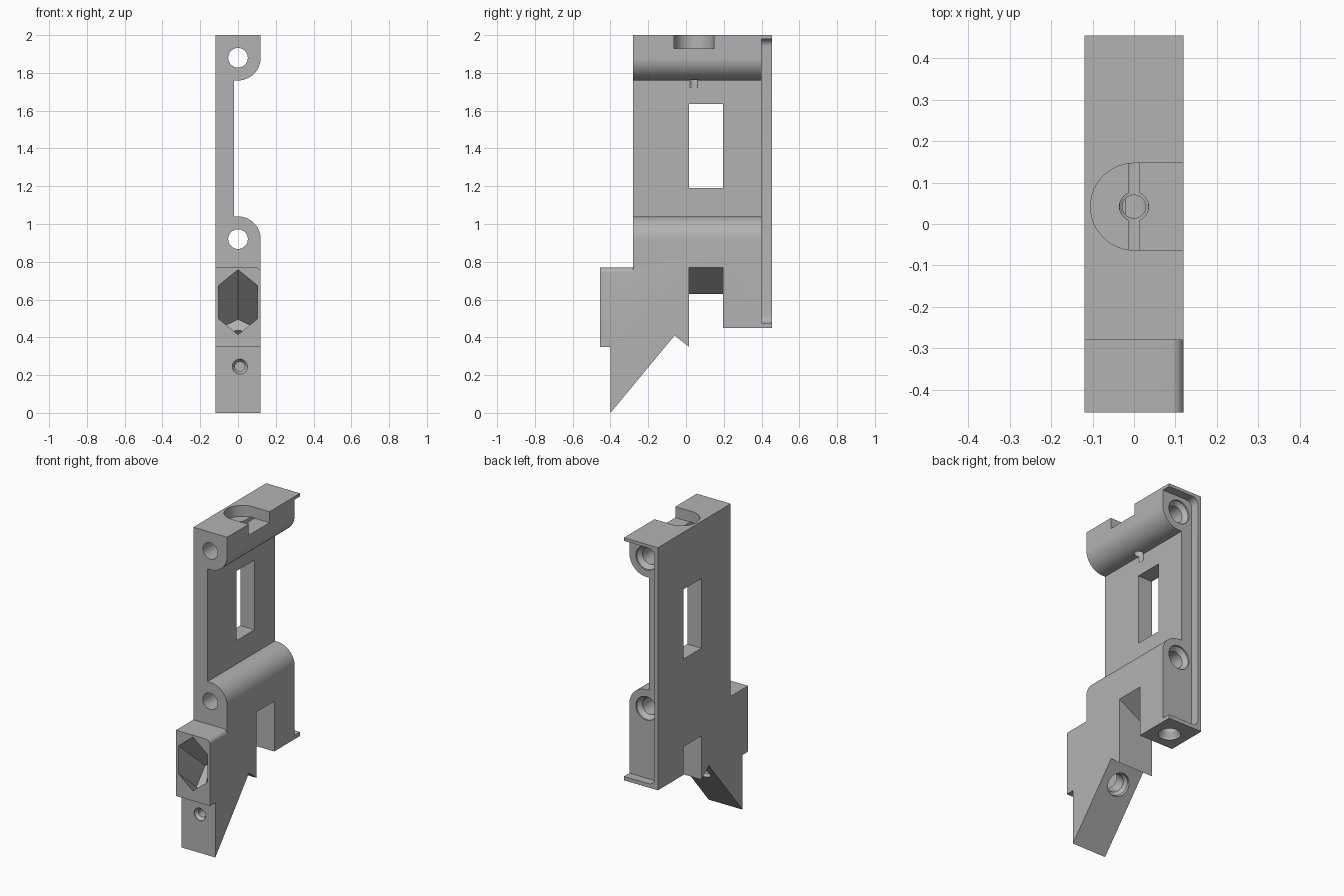
import bpy, bmesh, math
from mathutils import Vector

cube = bpy.data.objects.get("Cube")
if cube:
    bpy.data.objects.remove(cube, do_unlink=True)

grey = bpy.data.materials.new("plain grey")
grey.use_nodes = True
grey.diffuse_color = (0.45, 0.45, 0.45, 1)
grey.node_tree.nodes["Principled BSDF"].inputs["Base Color"].default_value = (0.45, 0.45, 0.45, 1)

X, Y, Z = Vector((1, 0, 0)), Vector((0, 1, 0)), Vector((0, 0, 1))
W = 0.12        # half thickness, also the barrel radius
UP, LOW = 1.88, 0.92   # barrel heights


def finish(name, bm):
    bmesh.ops.recalc_face_normals(bm, faces=bm.faces)
    mesh = bpy.data.meshes.new(name)
    bm.to_mesh(mesh)
    bm.free()
    mesh.materials.append(grey)
    ob = bpy.data.objects.new(name, mesh)
    bpy.context.collection.objects.link(ob)
    return ob


def prism(name, pts, a, b, start, travel):
    """Profile in the a/b plane, placed at start and extruded along travel."""
    bm = bmesh.new()
    near = [bm.verts.new(start + a * p + b * q) for p, q in pts]
    far = [bm.verts.new(v.co + travel) for v in near]
    bm.faces.new(near)
    bm.faces.new(far)
    for i in range(len(near)):
        j = (i + 1) % len(near)
        bm.faces.new((near[i], near[j], far[j], far[i]))
    return finish(name, bm)


def arc(cx, cy, r, start, end, steps=16):
    angles = [math.radians(start + (end - start) * i / steps) for i in range(steps + 1)]
    return [(cx + r * math.cos(t), cy + r * math.sin(t)) for t in angles]


def bore(name, start, axis, profile, sides=40):
    """Round cutter from (distance, radius) steps along an axis."""
    axis = Vector(axis).normalized()
    a = axis.orthogonal().normalized()
    b = axis.cross(a)
    bm = bmesh.new()
    rings = []
    for d, r in profile:
        rings.append([bm.verts.new(Vector(start) + axis * d
                      + (a * math.cos(t) + b * math.sin(t)) * r)
                      for t in (math.tau * i / sides for i in range(sides))])
    bm.faces.new(rings[0])
    bm.faces.new(rings[-1])
    for lo, hi in zip(rings, rings[1:]):
        for i in range(sides):
            j = (i + 1) % sides
            bm.faces.new((lo[i], lo[j], hi[j], hi[i]))
    return finish(name, bm)


# Solid side outline with front block, pointed foot and rear leg
outline = [(-0.4, 0), (-0.06, 0.41), (0.015, 0.35), (0.195, 0.45), (0.455, 0.45),
           (0.455, 2), (-0.28, 2), (-0.28, 0.77), (-0.455, 0.77), (-0.455, 0.35), (-0.4, 0.35)]
body = prism("bracket_body", outline, Y, Z, X * -W, X * 2 * W)
cutters = []

# Hollow between the two barrels, leaving the thin plate
hollow = ([(-0.02, 1.04)] + arc(0, LOW, W, 90, 0) + [(0.2, LOW), (0.2, UP)]
          + arc(0, UP, W, 0, -90) + [(-0.02, 1.76)])
cutters.append(prism("hollow_cut", hollow, X, Z, Y * -0.35, Y * 0.9))

# Rear recess inside the thin rim
recess = ([(0.2, 0.475), (0.2, 1.98)] + arc(-0.055, 1.94, 0.04, 90, 180, 8)
          + arc(-0.055, 0.515, 0.04, 180, 270, 8))
cutters.append(prism("recess_cut", recess, X, Z, Y * 0.4, Y * 0.2))

# Window in the plate
window = [(0.015, 1.19), (0.195, 1.19), (0.195, 1.635), (0.015, 1.635)]
cutters.append(prism("window_cut", window, Y, Z, X * -0.2, X * 0.4))

# Notch with sloping ceiling
notch = [(0.2, 0.3), (-0.2, 0.3), (-0.2, 0.583), (0.2, 0.817)]
cutters.append(prism("notch_cut", notch, X, Z, Y * 0.015, Y * 0.18))

# Rounded upper edge of the front block
edge = arc(W - 0.03, 0.74, 0.03, 90, 0, 8) + [(0.2, 0.74), (0.2, 0.85), (W - 0.03, 0.85)]
cutters.append(prism("block_edge_cut", edge, X, Z, Y * -0.5, Y * 0.22))

# U-shaped pocket in the top and its screw hole
pocket = [(0.2, 0.147)] + arc(0, 0.042, 0.105, 90, 270, 24) + [(0.2, -0.063)]
cutters.append(prism("top_pocket_cut", pocket, X, Y, Z * 1.93, Z * 0.2))
cutters.append(bore("top_hole_cut", (0, 0.042, 1.95), -Z,
                    [(0, 0.035), (0.03, 0.035), (0.05, 0.028), (0.23, 0.028)]))

# Barrel holes, flared at the rear
for label, z in (("upper", UP), ("lower", LOW)):
    cutters.append(bore(label + "_barrel_cut", (0, 0.42, z), -Y,
                        [(0, 0.075), (0.03, 0.075), (0.055, 0.052), (0.9, 0.052)]))

# Hole under the rear leg
cutters.append(bore("leg_hole_cut", (0, 0.315, 0.43), Z,
                    [(0, 0.065), (0.03, 0.065), (0.06, 0.047), (0.3, 0.047)]))

# Small hole at the front of the foot
cutters.append(bore("foot_hole_cut", (0.01, -0.42, 0.245), Y,
                    [(0, 0.04), (0.025, 0.04), (0.045, 0.026), (0.14, 0.026)]))

# Tilted hexagonal pocket and the hole through its floor
tilt = Vector((0, -0.762, 0.648))
rise = Vector((0, 0.648, 0.762))
floor = Vector((0, -0.23, 0.395))
hexagon = [(0, 0.131), (0.102, 0.068), (0.102, -0.068),
           (0, -0.131), (-0.102, -0.068), (-0.102, 0.068)]
cutters.append(prism("hex_pocket_cut", hexagon, X, rise, floor, tilt * 0.6))
cutters.append(bore("foot_bore_cut", floor - tilt * 0.16, tilt,
                    [(0, 0.07), (0.06, 0.07), (0.08, 0.055), (0.2, 0.055)]))

# Carve the body, then drop the cutters
bpy.context.view_layer.objects.active = body
body.select_set(True)
for cutter in cutters:
    mod = body.modifiers.new(cutter.name, "BOOLEAN")
    mod.operation = "DIFFERENCE"
    mod.solver = "EXACT"
    mod.object = cutter
    bpy.ops.object.modifier_apply(modifier=mod.name)
    bpy.data.objects.remove(cutter, do_unlink=True)

bpy.ops.object.shade_smooth_by_angle(angle=math.radians(30))
